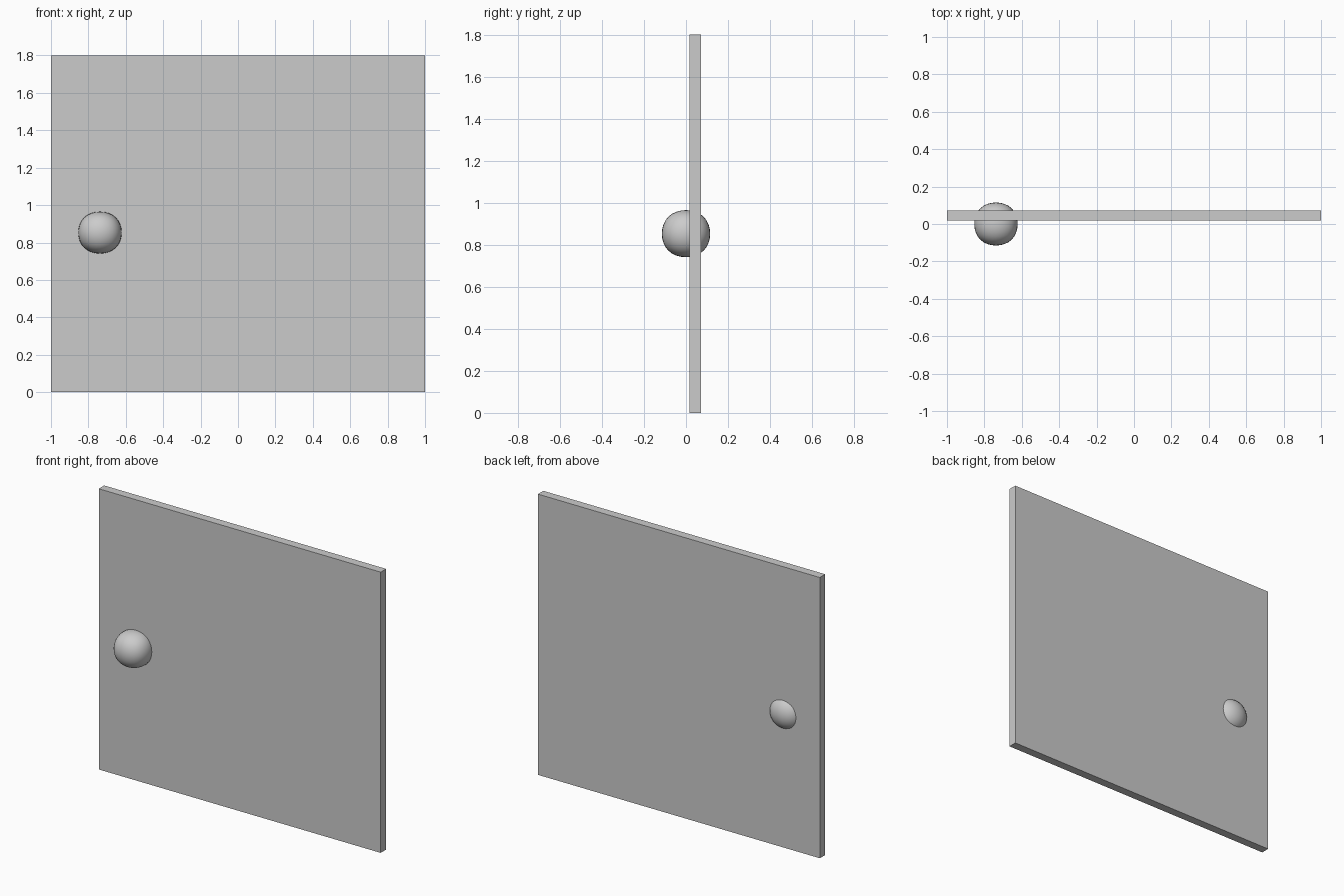
import bpy

if "Cube" in bpy.data.objects:
    bpy.data.objects.remove(bpy.data.objects["Cube"])

# Door panel
bpy.ops.mesh.primitive_cube_add(size=1, location=(0, 0.045, 0.9))
panel = bpy.context.object
panel.name = "door_panel"
panel.dimensions = (2.0, 0.055, 1.8)
bpy.ops.object.transform_apply(location=False, rotation=False, scale=True)

# Round knob passing through the panel: a subdivided cube
bpy.ops.mesh.primitive_cube_add(size=0.3, location=(-0.738, 0, 0.853))
knob = bpy.context.object
knob.name = "door_knob"
sub = knob.modifiers.new("round", 'SUBSURF')
sub.levels = sub.render_levels = 3
bpy.ops.object.modifier_apply(modifier=sub.name)
knob.dimensions = (0.232, 0.23, 0.224)
bpy.ops.object.transform_apply(location=False, rotation=False, scale=True)
bpy.ops.object.shade_smooth()
